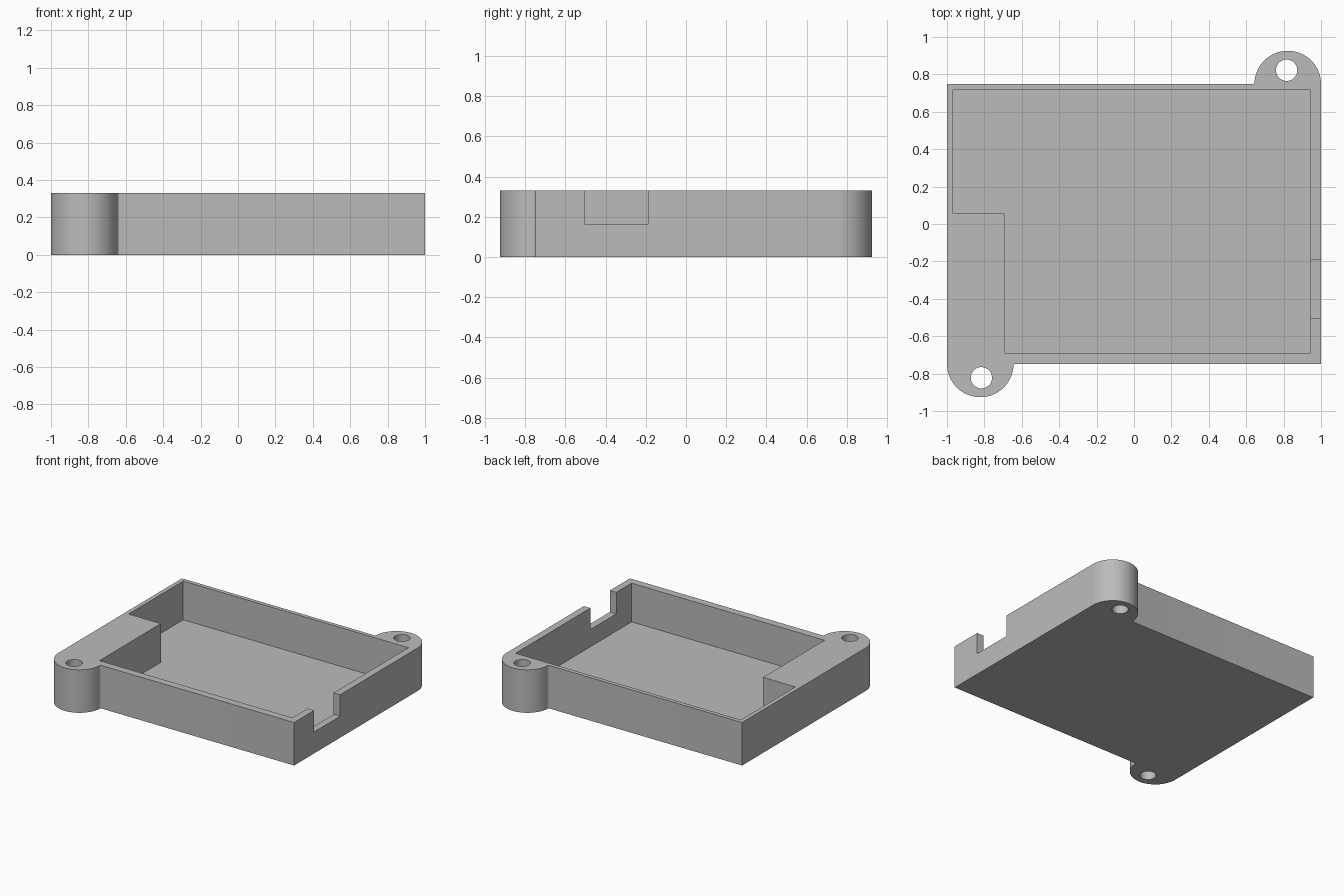
import bpy, bmesh
from math import cos, sin, pi, sqrt, atan2, radians

default = bpy.data.objects.get("Cube")
if default:
    bpy.data.objects.remove(default, do_unlink=True)

HEIGHT, FLOOR, HALF_Y = 0.33, 0.033, 0.748
EAR_X, EAR_R, FILLET = 0.822, 0.178, 0.012
HOLE_X, HOLE_Y, HOLE_R = 0.816, 0.822, 0.057

grey = bpy.data.materials.new("plain grey")
grey.use_nodes = True
colour = (0.5, 0.5, 0.5, 1)
grey.diffuse_color = colour
grey.node_tree.nodes["Principled BSDF"].inputs["Base Color"].default_value = colour


def arc(cx, cy, r, start, end, steps):
    return [(cx + r * cos(start + (end - start) * i / steps),
             cy + r * sin(start + (end - start) * i / steps)) for i in range(steps + 1)]


def prism(name, points, z0, z1):
    """Extrude a closed outline from z0 up to z1."""
    bm = bmesh.new()
    face = bm.faces.new([bm.verts.new((x, y, z0)) for x, y in points])
    top = bmesh.ops.extrude_face_region(bm, geom=[face])["geom"]
    verts = [v for v in top if isinstance(v, bmesh.types.BMVert)]
    bmesh.ops.translate(bm, verts=verts, vec=(0, 0, z1 - z0))
    bmesh.ops.recalc_face_normals(bm, faces=bm.faces[:])
    mesh = bpy.data.meshes.new(name)
    bm.to_mesh(mesh)
    bm.free()
    mesh.materials.append(grey)
    obj = bpy.data.objects.new(name, mesh)
    bpy.context.collection.objects.link(obj)
    return obj


# Outline: two opposite mounting ears, each blended into the wall by a small fillet
reach = sqrt((EAR_R + FILLET) ** 2 - FILLET ** 2)
blend = atan2(FILLET, -reach)
ear = arc(EAR_X, HALF_Y, EAR_R, 0, blend, 40)
ear += arc(EAR_X - reach, HALF_Y + FILLET, FILLET, blend - pi, -pi / 2, 6)[1:]
half = ear + [(-1, HALF_Y)]
outline = half + [(-x, -y) for x, y in half]
tray = prism("enclosure_tray", outline, 0, HEIGHT)

# Cavity leaves a solid block in the front right corner
cavity = [(-0.967, 0.717), (-0.967, 0.055), (-0.693, 0.055),
          (-0.693, -0.69), (0.945, -0.69), (0.945, 0.717)]
notch = [(0.9, -0.505), (1.1, -0.505), (1.1, -0.19), (0.9, -0.19)]
cutters = [prism("cavity_cutter", cavity, FLOOR, 0.5),
           prism("cable_notch_cutter", notch, HEIGHT / 2, 0.5)]
for side, name in ((1, "back"), (-1, "front")):
    ring = arc(side * HOLE_X, side * HOLE_Y, HOLE_R, 0, 2 * pi, 40)[:-1]
    cutters.append(prism(name + "_screw_hole_cutter", ring, -0.1, 0.5))

# Cut the tray, then discard the cutters
bpy.ops.object.select_all(action="DESELECT")
tray.select_set(True)
bpy.context.view_layer.objects.active = tray
for cutter in cutters:
    cutter.hide_render = True
    mod = tray.modifiers.new(cutter.name, "BOOLEAN")
    mod.operation, mod.solver, mod.object = "DIFFERENCE", "EXACT", cutter
    bpy.ops.object.modifier_apply(modifier=mod.name)
    bpy.data.objects.remove(cutter, do_unlink=True)
bpy.ops.object.shade_smooth_by_angle(angle=radians(30))
